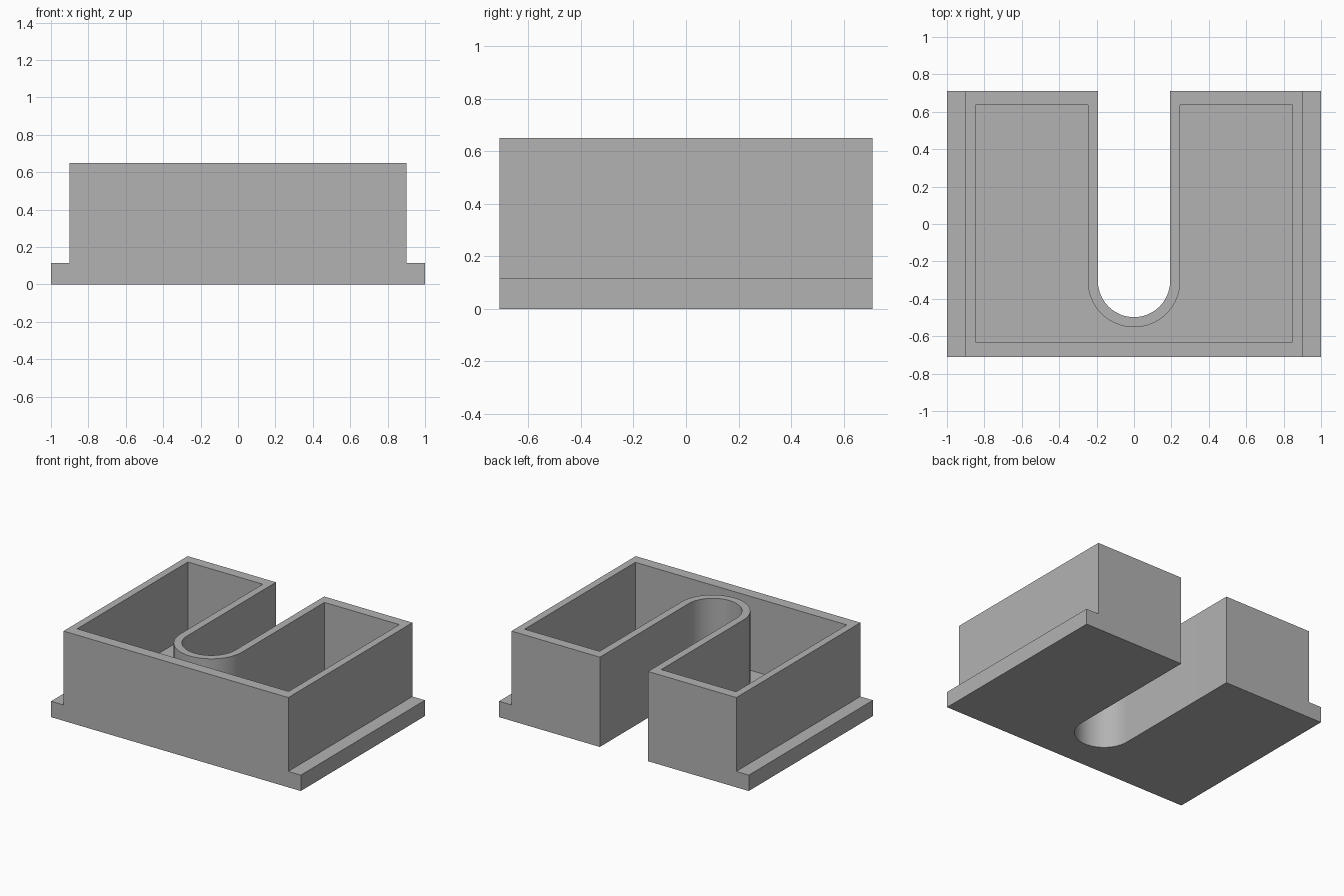
import bpy
import bmesh
from math import cos, sin, pi, radians

HALF_DEPTH = 0.71
BODY_HALF_WIDTH = 0.9
HEIGHT = 0.65
FLOOR = 0.115
SLOT_CENTRE_Y = -0.305
ARC_STEPS = 32

cube = bpy.data.objects.get("Cube")
if cube:
    bpy.data.objects.remove(cube, do_unlink=True)

grey = bpy.data.materials.new("plain grey")
grey.use_nodes = True
colour = (0.45, 0.45, 0.45, 1)
grey.diffuse_color = colour
grey.node_tree.nodes["Principled BSDF"].inputs["Base Color"].default_value = colour


def add_object(name, bm):
    bmesh.ops.recalc_face_normals(bm, faces=bm.faces)
    mesh = bpy.data.meshes.new(name)
    bm.to_mesh(mesh)
    bm.free()
    mesh.materials.append(grey)
    obj = bpy.data.objects.new(name, mesh)
    bpy.context.collection.objects.link(obj)
    return obj


def u_outline(half_width, front, back, slot_radius):
    """Rectangle with a round-ended slot open to the back."""
    points = [(-half_width, back), (-half_width, front),
              (half_width, front), (half_width, back), (slot_radius, back)]
    for i in range(ARC_STEPS + 1):
        a = -pi * i / ARC_STEPS
        points.append((slot_radius * cos(a), SLOT_CENTRE_Y + slot_radius * sin(a)))
    points.append((-slot_radius, back))
    return points


# Hollow U-shaped tray: outside, rim, inside and floor in one loft
outer = u_outline(BODY_HALF_WIDTH, -HALF_DEPTH, HALF_DEPTH, 0.193)
inner = u_outline(0.847, -0.63, 0.636, 0.247)
bm = bmesh.new()
rings = [[bm.verts.new((x, y, z)) for x, y in outline]
         for outline, z in ((outer, 0), (outer, HEIGHT), (inner, HEIGHT), (inner, FLOOR))]
count = len(outer)
for low, high in zip(rings, rings[1:]):
    for i in range(count):
        j = (i + 1) % count
        bm.faces.new((low[i], low[j], high[j], high[i]))
bm.faces.new(rings[0])
bm.faces.new(rings[-1])
tray = add_object("slotted_tray", bm)

# Smooth the round slot end, keep the corners sharp
bpy.ops.object.select_all(action='DESELECT')
tray.select_set(True)
bpy.context.view_layer.objects.active = tray
bpy.ops.object.shade_smooth_by_angle(angle=radians(30))

# Mounting flange along each side
for name, side in (("left_flange", 1), ("right_flange", -1)):
    bm = bmesh.new()
    bmesh.ops.create_cube(bm, size=1)
    width = 1 - BODY_HALF_WIDTH
    bmesh.ops.scale(bm, verts=bm.verts, vec=(width, 2 * HALF_DEPTH, FLOOR))
    bmesh.ops.translate(bm, verts=bm.verts,
                        vec=(side * (1 - width / 2), 0, FLOOR / 2))
    add_object(name, bm)
